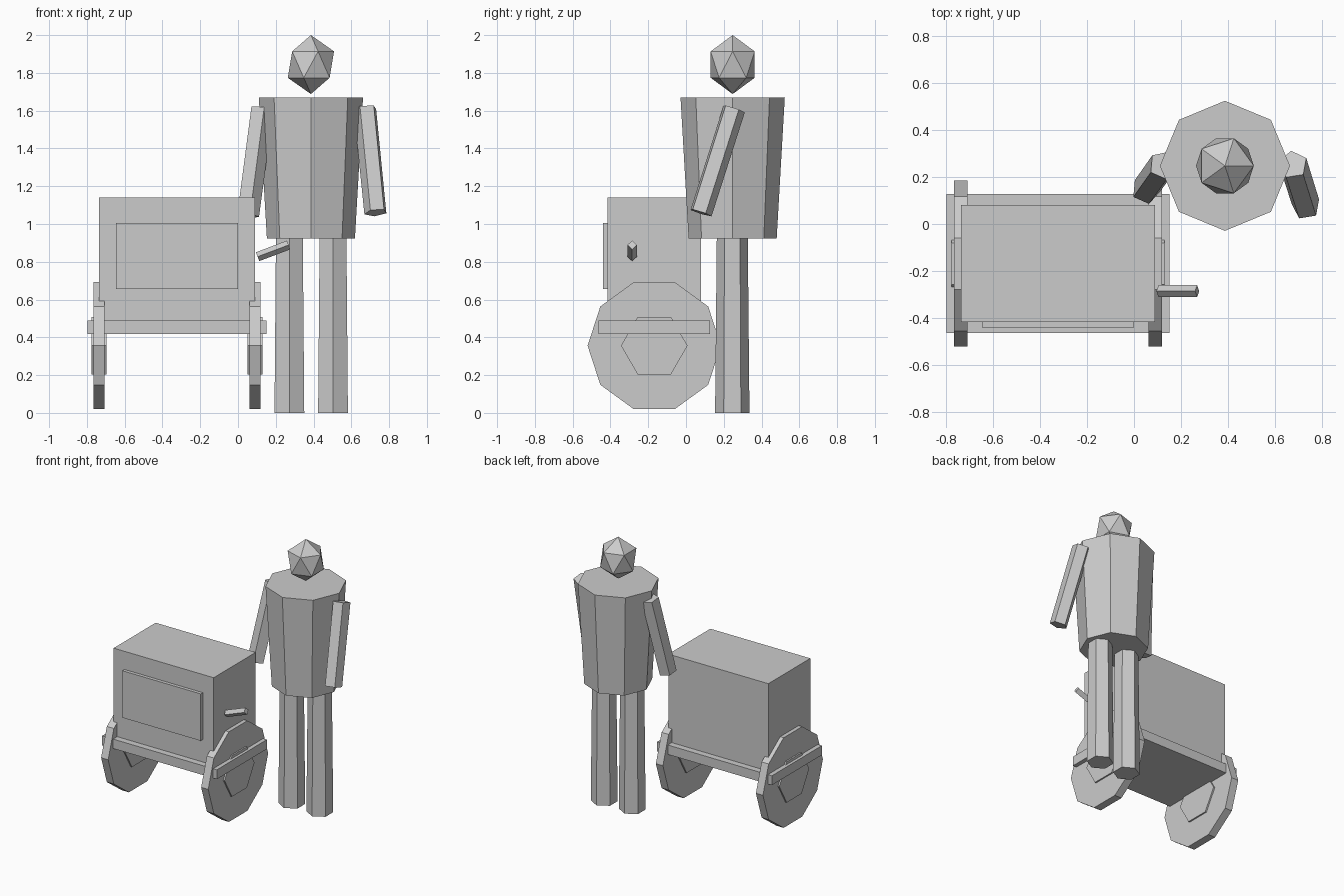
import bpy
import bmesh
from math import cos, sin, radians, tau
from mathutils import Vector

if "Cube" in bpy.data.objects:
    bpy.data.objects.remove(bpy.data.objects["Cube"])

GREY = (0.6, 0.6, 0.6, 1.0)
grey = bpy.data.materials.new("plain_grey")
grey.use_nodes = True
grey.diffuse_color = GREY
grey.node_tree.nodes["Principled BSDF"].inputs["Base Color"].default_value = GREY


def finish(name, bm):
    bmesh.ops.recalc_face_normals(bm, faces=bm.faces)
    mesh = bpy.data.meshes.new(name)
    bm.to_mesh(mesh)
    bm.free()
    mesh.materials.append(grey)
    obj = bpy.data.objects.new(name, mesh)
    bpy.context.scene.collection.objects.link(obj)
    return obj


def box(name, low, high):
    """Box between two opposite corners."""
    low, high = Vector(low), Vector(high)
    bm = bmesh.new()
    bmesh.ops.create_cube(bm, size=1)
    for v in bm.verts:
        v.co = (low + high) / 2 + v.co * (high - low)
    return finish(name, bm)


def prism(name, start, end, r_start, r_end, sides, turn=0):
    """Tapered prism between two points, first corner turned by an angle."""
    start, end = Vector(start), Vector(end)
    axis = (end - start).normalized()
    ref = Vector((0, 1, 0)) if abs(axis.x) > 0.8 else Vector((1, 0, 0))
    u = (ref - axis * ref.dot(axis)).normalized()
    w = axis.cross(u)
    bm = bmesh.new()
    rings = []
    for centre, r in ((start, r_start), (end, r_end)):
        angles = [radians(turn) + tau * i / sides for i in range(sides)]
        rings.append([bm.verts.new(centre + r * (u * cos(a) + w * sin(a))) for a in angles])
    for ring in rings:
        bm.faces.new(ring)
    for i in range(sides):
        j = (i + 1) % sides
        bm.faces.new((rings[0][i], rings[0][j], rings[1][j], rings[1][i]))
    return finish(name, bm)


# Cart body
box("cart_box", (-0.735, -0.415, 0.48), (0.09, 0.08, 1.14))
box("cart_platform", (-0.797, -0.463, 0.418), (0.15, 0.127, 0.488))
box("front_panel", (-0.645, -0.44, 0.655), (0.0, -0.41, 1.005))
prism("crank_handle", (0.104, -0.285, 0.827), (0.268, -0.285, 0.889), 0.025, 0.025, 4)

# Wheels with their hubs
for side, x in (("right", -0.735), ("left", 0.09)):
    for part, half, r, sides in (("wheel", 0.029, 0.353, 10), ("hub", 0.04, 0.176, 6)):
        prism(f"{side}_{part}", (x - half, -0.168, 0.356), (x + half, -0.168, 0.356), r, r, sides)

# Standing figure: torso, legs and arms
prism("torso", (0.386, 0.247, 0.922), (0.386, 0.247, 1.67), 0.233, 0.276, 8)
for side, x in (("right", 0.272), ("left", 0.503)):
    prism(f"{side}_leg", (x, 0.245, 0), (x, 0.245, 0.93), 0.091, 0.082, 6, 30)
prism("left_arm", (0.73, 0.077, 1.06), (0.675, 0.252, 1.61), 0.062, 0.063, 5, 26)
prism("right_arm", (0.05, 0.145, 1.045), (0.125, 0.25, 1.61), 0.062, 0.063, 5, -5)

# Faceted head, slightly taller than wide
bm = bmesh.new()
bmesh.ops.create_icosphere(bm, subdivisions=1, radius=1)
for v in bm.verts:
    v.co = Vector((0.386, 0.247, 1.844)) + v.co * Vector((0.137, 0.137, 0.156))
finish("head", bm)
